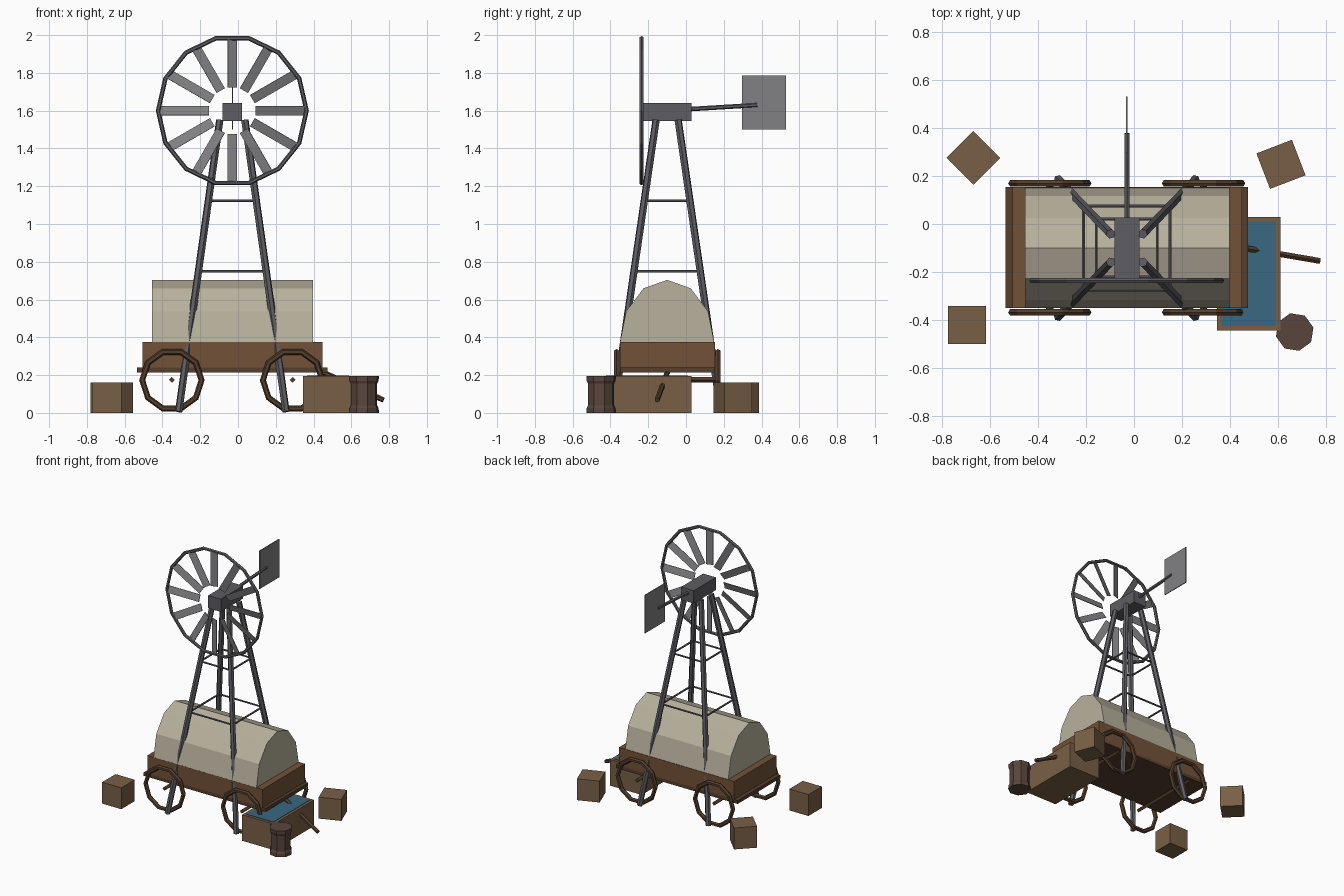
import bpy
from math import pi, radians, cos, sin
from mathutils import Vector, Matrix

if "Cube" in bpy.data.objects:
    bpy.data.objects.remove(bpy.data.objects["Cube"])


def material(name, rgb):
    m = bpy.data.materials.new(name)
    m.diffuse_color = (*rgb, 1)
    m.use_nodes = True
    m.node_tree.nodes["Principled BSDF"].inputs["Base Color"].default_value = m.diffuse_color
    return m


WOOD = material("wood", (0.17, 0.085, 0.04))
DARK = material("dark_wood", (0.09, 0.05, 0.025))
CRATE = material("crate_wood", (0.19, 0.115, 0.06))
BARREL = material("barrel_wood", (0.10, 0.06, 0.045))
CANVAS = material("canvas", (0.48, 0.44, 0.34))
STEEL = material("steel", (0.11, 0.11, 0.125))
BLADE = material("blade_metal", (0.22, 0.22, 0.23))
WATER = material("water", (0.04, 0.14, 0.22))

CX, CY = -0.03, -0.10  # tower and wagon centre


def finish(name, mat):
    o = bpy.context.object
    o.name = name
    o.data.materials.append(mat)
    return o


def box(name, mat, x, y, z, turn=0):
    """Box from (min, max) ranges, turned about its own vertical axis."""
    c = [(r[0] + r[1]) / 2 for r in (x, y, z)]
    bpy.ops.mesh.primitive_cube_add(size=1, location=c, rotation=(0, 0, radians(turn)))
    o = finish(name, mat)
    o.scale = [r[1] - r[0] for r in (x, y, z)]
    return o


def rod(name, mat, a, b, r, sides=6):
    a, b = Vector(a), Vector(b)
    d = b - a
    bpy.ops.mesh.primitive_cylinder_add(vertices=sides, radius=r, depth=d.length,
                                        location=(a + b) / 2,
                                        rotation=d.to_track_quat('Z', 'Y').to_euler())
    return finish(name, mat)


def ring(name, mat, loc, major, minor, sides):
    bpy.ops.mesh.primitive_torus_add(location=loc, rotation=(pi / 2, 0, 0), major_radius=major,
                                     minor_radius=minor, major_segments=sides, minor_segments=6)
    return finish(name, mat)


def mesh(name, mat, verts, faces):
    me = bpy.data.meshes.new(name)
    me.from_pydata(verts, [], faces)
    o = bpy.data.objects.new(name, me)
    me.materials.append(mat)
    bpy.context.collection.objects.link(o)
    return o


# Wagon bed, floor plate and canvas cover
box("wagon_floor", DARK, (-0.535, 0.473), (-0.35, 0.153), (0.215, 0.24))
box("wagon_body", WOOD, (-0.505, 0.448), (-0.35, 0.153), (0.225, 0.375))
arc = [(CY + 0.25 * cos(i * pi / 6), 0.372 + 0.332 * sin(i * pi / 6)) for i in range(7)]
n = len(arc)
mesh("canvas_cover", CANVAS, [(x, y, z) for x in (-0.454, 0.397) for y, z in arc],
     [(i, (i + 1) % n, n + (i + 1) % n, n + i) for i in range(n)]
     + [tuple(range(n))[::-1], tuple(range(n, 2 * n))])

# Wagon wheels, axles and tongue
for x in (-0.35, 0.289):
    rod("axle", DARK, (x, -0.37, 0.175), (x, 0.17, 0.175), 0.015, 4)
    for y in (-0.367, 0.169):
        ring("wagon_wheel", DARK, (x, y, 0.173), 0.157, 0.016, 10)
rod("wagon_tongue", DARK, (0.43, -0.095, 0.225), (0.77, -0.153, 0.068), 0.014)


# Tower legs and braces
def half(z):
    t = z / 1.54
    return 0.285 + (0.068 - 0.285) * t, 0.285 + (0.060 - 0.285) * t


def corner(sx, sy, z):
    hx, hy = half(z)
    return CX + sx * hx, CY + sy * hy, z


corners = [(-1, -1), (1, -1), (1, 1), (-1, 1)]
for i, (sx, sy) in enumerate(corners):
    rod("tower_leg", STEEL, corner(sx, sy, 0.006), corner(sx, sy, 1.55), 0.02)
    for z in (0.75, 1.123):
        rod("tower_brace", STEEL, corner(sx, sy, z), corner(*corners[(i + 1) % 4], z), 0.007)

# Gearbox, tail boom and tail vane
box("gearbox", STEEL, (-0.082, 0.022), (-0.235, 0.028), (1.545, 1.64))
rod("tail_boom", STEEL, (CX, 0.0, 1.607), (CX, 0.377, 1.63), 0.012)
box("tail_vane", BLADE, (CX - 0.003, CX + 0.003), (0.297, 0.53), (1.5, 1.785))

# Wind rotor: rim and twelve pitched blades
hub = Vector((CX, -0.235, 1.6))
ring("rotor_rim", STEEL, hub, 0.393, 0.012, 14)
for i in range(12):
    bpy.ops.mesh.primitive_cube_add(size=1)
    o = finish("rotor_blade", BLADE)
    o.matrix_world = (Matrix.Translation(hub) @ Matrix.Rotation(i * pi / 6, 4, 'Y')
                      @ Matrix.Translation((0, 0, 0.255)) @ Matrix.Rotation(radians(18), 4, 'Z')
                      @ Matrix.Diagonal((0.052, 0.004, 0.265, 1)))

# Water trough
box("trough", CRATE, (0.345, 0.608), (-0.443, 0.03), (0, 0.195))
box("trough_water", WATER, (0.365, 0.588), (-0.423, 0.01), (0.15, 0.198))

# Barrel with a pinched waist between its end hoops
S = 8
profile = [(0.08, 0), (0.079, 0.025), (0.071, 0.04), (0.071, 0.155), (0.079, 0.17), (0.08, 0.195)]
mesh("barrel", BARREL,
     [(0.668 + r * cos((k + .3) * 2 * pi / S), -0.449 + r * sin((k + .3) * 2 * pi / S), z)
      for r, z in profile for k in range(S)],
     [(j * S + k, j * S + (k + 1) % S, (j + 1) * S + (k + 1) % S, (j + 1) * S + k)
      for j in range(len(profile) - 1) for k in range(S)]
     + [tuple(range(S))[::-1], tuple(range(5 * S, 6 * S))])

# Loose crates
for x, y, turn in ((-0.695, -0.42, 0), (-0.668, 0.275, 45), (0.611, 0.248, 21)):
    box("crate", CRATE, (x - 0.079, x + 0.079), (y - 0.079, y + 0.079), (0, 0.16), turn)
